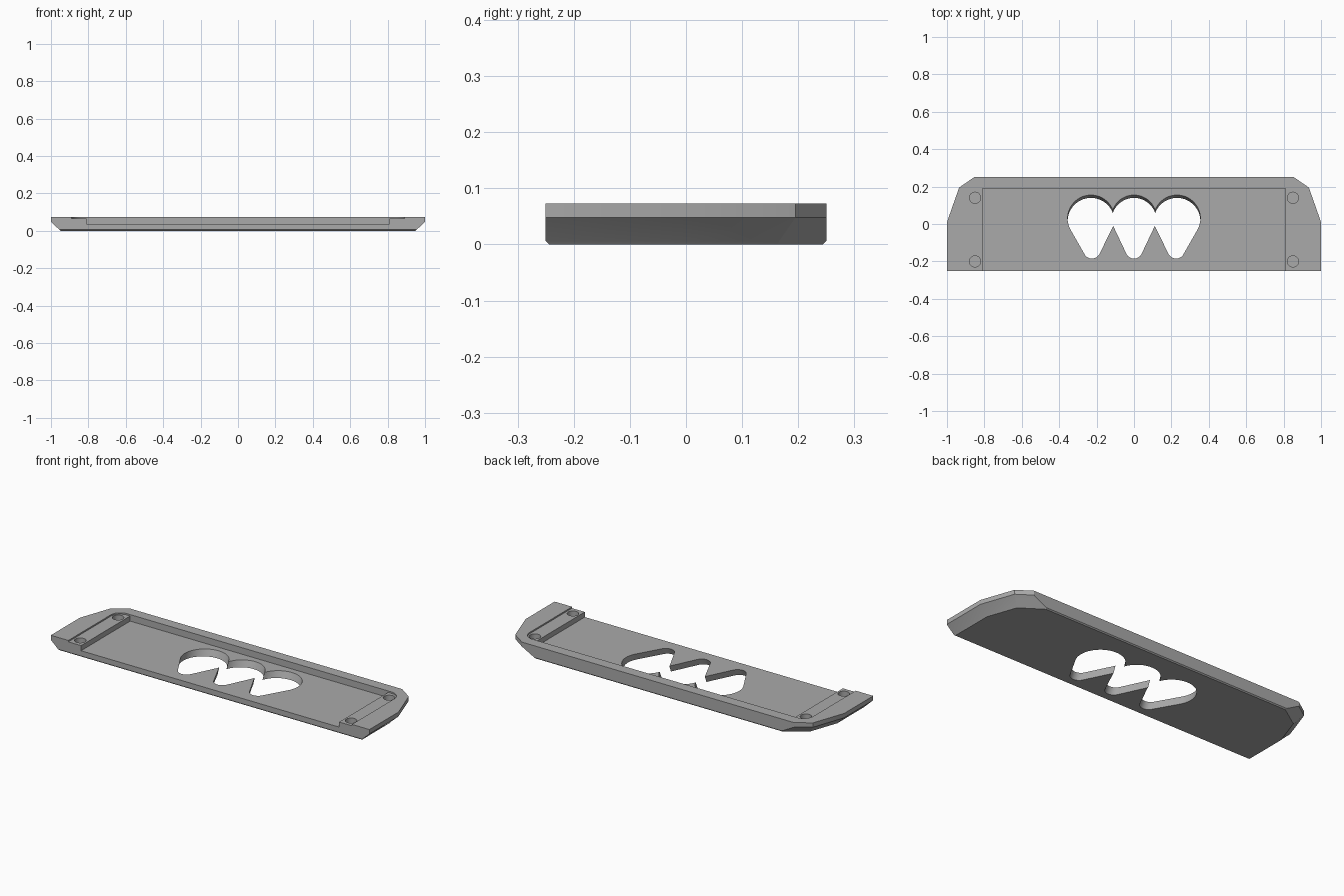
import bpy, bmesh
from math import sin, cos, pi, asin

if "Cube" in bpy.data.objects:
    bpy.data.objects.remove(bpy.data.objects["Cube"])

grey = bpy.data.materials.new("plain grey")
grey.use_nodes = True
grey.diffuse_color = (0.4, 0.4, 0.4, 1)
grey.node_tree.nodes["Principled BSDF"].inputs["Base Color"].default_value = grey.diffuse_color


def loft(name, loops):
    """Solid through matching loops of 3D points, lowest loop first."""
    bm = bmesh.new()
    rings = [[bm.verts.new(p) for p in loop] for loop in loops]
    n = len(rings[0])
    for low, high in zip(rings, rings[1:]):
        for i in range(n):
            j = (i + 1) % n
            bm.faces.new((low[i], low[j], high[j], high[i]))
    bm.faces.new(rings[0][::-1])
    bm.faces.new(rings[-1])
    bmesh.ops.recalc_face_normals(bm, faces=bm.faces)
    mesh = bpy.data.meshes.new(name)
    bm.to_mesh(mesh)
    bm.free()
    mesh.materials.append(grey)
    obj = bpy.data.objects.new(name, mesh)
    bpy.context.collection.objects.link(obj)
    return obj


def prism(name, outline, z0, z1, lean=0.0):
    """Straight or leaning extrusion of a 2D outline."""
    return loft(name, [[(x, y + lean * z, z) for x, y in outline] for z in (z0, z1)])


def arc(cx, cy, r, a0, a1, steps):
    return [(cx + r * cos(a0 + (a1 - a0) * i / steps),
             cy + r * sin(a0 + (a1 - a0) * i / steps)) for i in range(steps + 1)]


def mirrored(half):
    """Complete a right-hand outline, listed front to back."""
    return half + [(-x, y) for x, y in reversed(half)]


def cut(target, cutter):
    cutter.hide_render = True
    mod = target.modifiers.new("cut", "BOOLEAN")
    mod.operation, mod.solver, mod.object = "DIFFERENCE", "EXACT", cutter
    bpy.context.view_layer.update()
    result = target.evaluated_get(bpy.context.evaluated_depsgraph_get())
    mesh = bpy.data.meshes.new_from_object(result)
    target.modifiers.clear()
    target.data = mesh
    bpy.data.objects.remove(cutter)


# Tray body: upright rim, undercut ends, fine chamfer along the bottom edges
rim = mirrored([(1, -.25), (1, .01), (.935, .195), (.855, .25)])
foot = mirrored([(.955, -.25), (.955, 0), (.898, .166), (.777, .25)])
sole = mirrored([(.95, -.244), (.95, 0), (.893, .163), (.773, .244)])
tray = loft("tray", [[(x, y, z) for x, y in loop] for loop, z in
                     ((sole, 0), (foot, .006), (rim, .048), (rim, .073))])

# Shallow ledge with rounded back corners, open at the front
ledge = mirrored([(.89, -.3)] + arc(.83, .13, .06, 0, pi / 2, 12))
cut(tray, prism("ledge_cutter", ledge, .065, .12))

# Deep pocket between the ledges
cut(tray, prism("pocket_cutter", mirrored([(.81, -.3), (.81, .19)]), .036, .12))

# Blind round holes in the ledges
for x in (-.85, .85):
    for y in (-.2, .14):
        cut(tray, prism("hole_cutter", arc(x, y, .03, 0, 2 * pi, 32)[:-1], .035, .12))

# Three overlapping drop-shaped openings with leaning walls
for x, y, r, tip_x in ((-.23, .03, .125, -.225), (0, .035, .12, 0), (.23, .03, .125, .225)):
    tip_y, tip_r, lean = -.14, .045, .43
    a = asin((r - tip_r) / (y - tip_y))
    drop = arc(x, y, r, -a, pi + a, 40) + arc(tip_x, tip_y, tip_r, pi + a, 2 * pi - a, 12)
    drop = [(px, py - lean * .036) for px, py in drop]
    cut(tray, prism("drop_cutter", drop, -.05, .12, lean))

# Crisp edges with smooth curved walls
bpy.ops.object.select_all(action="DESELECT")
tray.select_set(True)
bpy.context.view_layer.objects.active = tray
bpy.ops.object.shade_smooth_by_angle(angle=.4)
